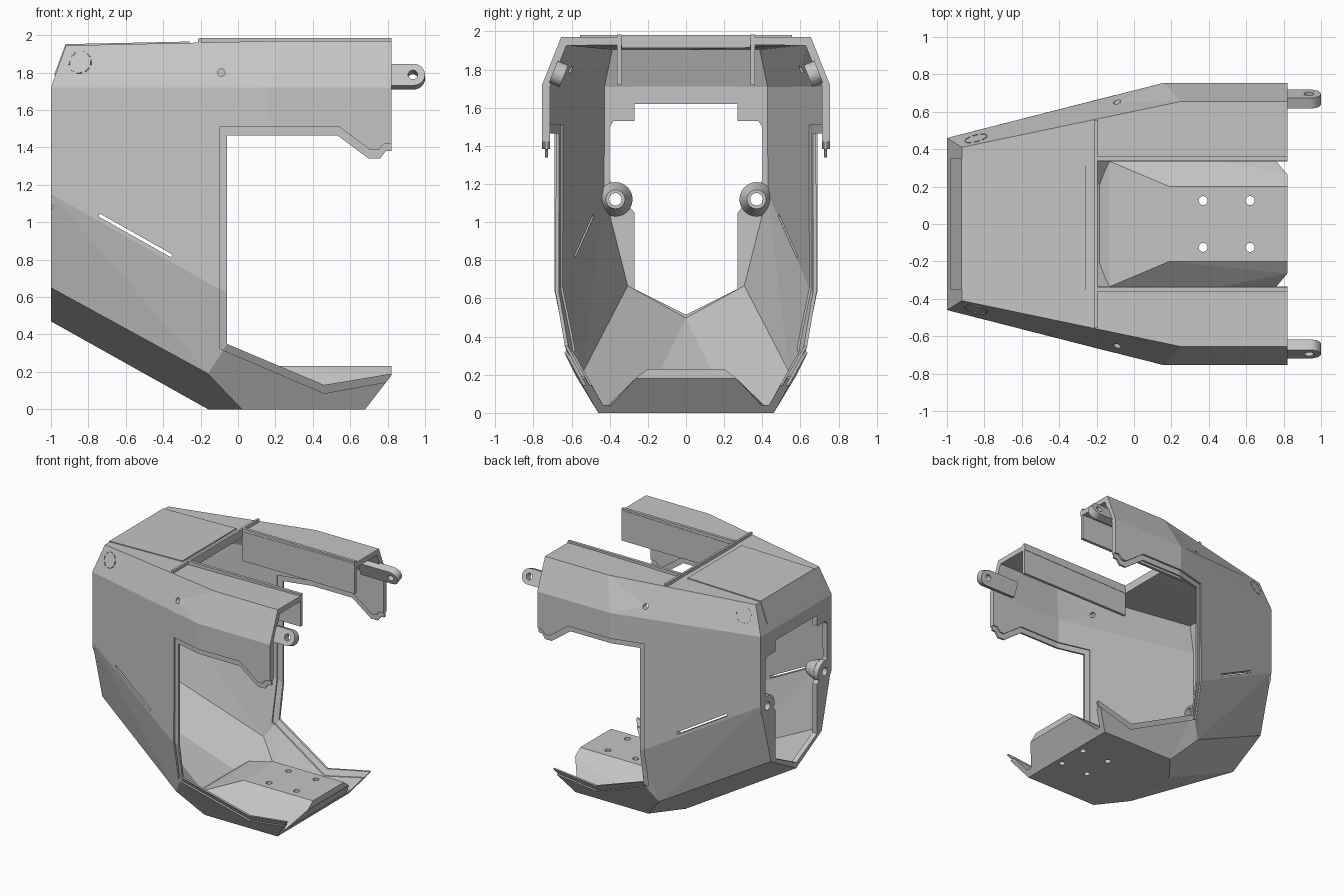
import bpy, bmesh, math
from mathutils import Vector, Matrix

old = bpy.data.objects.get("Cube")
if old:
    bpy.data.objects.remove(old, do_unlink=True)

COLOUR = (0.56, 0.56, 0.56, 1)
grey = bpy.data.materials.new("plain_grey")
grey.use_nodes = True
grey.diffuse_color = COLOUR
grey.node_tree.nodes["Principled BSDF"].inputs["Base Color"].default_value = COLOUR


def make(name, bm):
    bmesh.ops.recalc_face_normals(bm, faces=bm.faces)
    me = bpy.data.meshes.new(name)
    bm.to_mesh(me)
    bm.free()
    me.materials.append(grey)
    ob = bpy.data.objects.new(name, me)
    bpy.context.collection.objects.link(ob)
    return ob


def add_solid(bm, low, high):
    # Close two matching outlines into a solid
    low = [bm.verts.new(p) for p in low]
    high = [bm.verts.new(p) for p in high]
    bm.faces.new(low)
    bm.faces.new(high)
    for i in range(len(low)):
        bm.faces.new((low[i - 1], low[i], high[i], high[i - 1]))


def prism(name, axis, pts, lo, hi):
    # Extrude a 2D outline along one axis
    place = {"x": lambda a, b, t: (t, a, b),
             "y": lambda a, b, t: (a, t, b),
             "z": lambda a, b, t: (a, b, t)}[axis]
    bm = bmesh.new()
    add_solid(bm, [place(a, b, lo) for a, b in pts], [place(a, b, hi) for a, b in pts])
    return make(name, bm)


def rect(a0, a1, b0, b1):
    return [(a0, b0), (a1, b0), (a1, b1), (a0, b1)]


def rod(name, axis, centre, r, depth, r2=None):
    # Cylinder or cone along an axis vector
    bm = bmesh.new()
    bmesh.ops.create_cone(bm, cap_ends=True, segments=24, radius1=r,
                          radius2=r if r2 is None else r2, depth=depth)
    turn = Vector((0, 0, 1)).rotation_difference(Vector(axis)).to_matrix().to_4x4()
    bm.transform(Matrix.Translation(centre) @ turn)
    return make(name, bm)


def apply_mod(ob, kind, **settings):
    mod = ob.modifiers.new(kind, kind)
    for key, value in settings.items():
        setattr(mod, key, value)
    bpy.context.view_layer.objects.active = ob
    bpy.ops.object.modifier_apply(modifier=mod.name)


def cut(ob, cutters):
    for c in cutters:
        apply_mod(ob, "BOOLEAN", operation="DIFFERENCE", solver="EXACT", object=c)


# Corner points of one half of the shell
P = dict(
    wall_mid=(-1, 0, 1.72), wall_top=(-1, .46, 1.72), wall_side=(-1, .46, 1.15),
    wall_low=(-1, .33, .65), keel=(-1, 0, .47),
    roof_mid=(-.92, 0, 1.945), roof_rear=(-.92, .41, 1.945),
    roof_bend=(.25, .655, 1.97), roof_front=(.82, .655, 1.97), roof_end=(.82, 0, 1.97),
    side_bend=(.16, .755, 1.72), side_front=(.82, .755, 1.72),
    low_mid=(-.06, .70, .62), low_bend=(.16, .755, .62), low_front=(.82, .755, .62),
    hip=(-.16, .575, .19), knee=(-.05, .66, .36), toe=(.82, .66, .35),
    floor_side=(.02, .46, 0), floor_front=(.82, .46, 0),
    floor_rear=(-.16, .23, 0), floor_mid=(-.16, 0, 0), floor_end=(.82, 0, 0))

# Panels of one half, by corner name
PANELS = [
    "wall_mid wall_top wall_side wall_low keel",
    "wall_mid roof_mid roof_rear wall_top",
    "roof_mid roof_end roof_front roof_bend roof_rear",
    "wall_top roof_rear roof_bend side_bend",
    "side_bend roof_bend roof_front side_front",
    "wall_top side_bend low_bend low_mid wall_side",
    "side_bend side_front low_front low_bend",
    "wall_side hip wall_low",
    "wall_side low_mid hip",
    "low_mid knee hip",
    "low_mid low_bend knee",
    "knee low_bend low_front toe",
    "hip knee floor_side",
    "knee toe floor_front floor_side",
    "keel wall_low hip floor_side floor_rear",
    "keel floor_rear floor_mid",
    "floor_mid floor_rear floor_side floor_front floor_end"]


def shell(name, thickness, offset):
    bm = bmesh.new()
    v = {k: bm.verts.new(co) for k, co in P.items()}
    for row in PANELS:
        bm.faces.new([v[k] for k in row.split()])
    half = bm.faces[:] + bm.edges[:] + bm.verts[:]
    for e in bmesh.ops.duplicate(bm, geom=half)["geom"]:
        if isinstance(e, bmesh.types.BMVert):
            e.co.y = -e.co.y
    bmesh.ops.remove_doubles(bm, verts=bm.verts, dist=1e-4)
    ob = make(name, bm)
    # Normals must point outwards before thickening
    top = max(ob.data.polygons, key=lambda f: f.center.z)
    if top.normal.z < 0:
        ob.data.flip_normals()
    apply_mod(ob, "SOLIDIFY", thickness=thickness, offset=offset, use_even_offset=True)
    return ob


# Cutters
lip_open = prism("cut_side_lip", "y", [
    (-.06, .35), (-.06, 1.465), (.53, 1.465), (.70, 1.34), (.76, 1.34), (.79, 1.38),
    (1.2, 1.39), (1.2, .26), (.82, .19), (.46, .13)], -2, 2)
side_open = prism("cut_side", "y", [
    (-.10, .325), (-.10, 1.51), (.54, 1.51), (.71, 1.385), (.75, 1.385), (.78, 1.42),
    (1.2, 1.43), (1.2, .22), (.82, .15), (.46, .085)], -2, 2)
half_open = [(.27, .65), (.27, 1.05), (.36, 1.15), (.4, 1.22),
             (.4, 1.5), (.38, 1.53), (.27, 1.53), (.27, 1.62)]
rear_open = prism("cut_rear", "x", [(0, .515)] + half_open
                  + [(-y, z) for y, z in reversed(half_open)], -1.2, -.88)
roof_slot = prism("cut_roof", "z", rect(-.195, 1.2, -.335, .335), 1.8, 2.2)
nose = prism("cut_nose", "y", [(.602, -.1), (.82, .18), (.82, .5), (1.2, .5), (1.2, -.1)], -2, 2)
slit = prism("cut_slit", "y", [(-.745, 1.03), (-.74, 1.047), (-.35, .827), (-.36, .813)], -2, 2)
pin = rod("cut_pin", (0, 1, 0), (-.09, 0, 1.8), .02, 4)
boss_holes = [rod("cut_boss", (1, 0, 0), (-1, s * .37, 1.12), .033, 1) for s in (-1, 1)]
floor_holes = [rod("cut_floor", (0, 0, 1), (x, s * .125, .2), .024, 1)
               for x in (.37, .62) for s in (-1, 1)]
nose_holes = [rod("cut_nose_hole", (.8, 0, -.6), (.75, s * .2, .1), .024, .2) for s in (-1, 1)]
lug_eye = rod("cut_lug_eye", (0, 1, 0), (.935, 0, 0), .026, 1)

# Main shell and the lip around its side openings
shared = [rear_open, roof_slot, nose, slit, pin] + boss_holes + floor_holes
cut(shell("body_shell", .042, -1), [side_open] + shared)
cut(shell("opening_lip", .016, -3), [lip_open] + shared)

# Raised floor block with a ramp and bevelled sides
bm = bmesh.new()
for x, y, z in [(.19, .2, .23), (.82, .2, .23), (.82, .265, .18), (.68, .43, .004),
                (.03, .42, .03), (-.13, .335, .1), (-.2, .2, .05), (-.13, .2, .01)]:
    for s in (-1, 1):
        bm.verts.new((x, s * y, z))
bmesh.ops.convex_hull(bm, input=bm.verts)
bmesh.ops.dissolve_limit(bm, angle_limit=.01, verts=bm.verts, edges=bm.edges)
cut(make("floor_block", bm), floor_holes + nose_holes)

# Roof rib and hatch
prism("roof_rib", "x", rect(-.555, .555, 1.95, 1.982), -.213, -.195)
prism("roof_hatch", "y", [(-.26, 1.966), (-.922, 1.952), (-.983, 1.787),
                          (-.97, 1.78), (-.91, 1.935), (-.26, 1.95)], -.35, .35)

for s, side in ((1, "back"), (-1, "front")):
    # Upright walls along the roof slot
    prism("slot_wall_" + side, "y", rect(-.2, .82, 1.72, 1.985), s * .338, s * .362)

    # Bosses beside the end opening
    cut(rod("boss_pad_" + side, (1, 0, 0), (-.979, s * .37, 1.12), .088, .042), boss_holes)
    cut(rod("boss_cone_" + side, (1, 0, 0), (-.91, s * .37, 1.12), .09, .1, .05), boss_holes)

    # Hinge lugs, leaning with the upper side panels
    turns = [math.radians(d) for d in range(-90, 91, 15)]
    outline = [(.65, .062), (.65, -.062)]
    outline += [(.938 + .062 * math.cos(a), .062 * math.sin(a)) for a in turns]
    lug = prism("hinge_lug_" + side, "y", outline, -.03, .03)
    cut(lug, [lug_eye])
    lug.data.transform(Matrix.Translation((0, s * .668, 1.778)) @ Matrix.Rotation(s * .38, 4, "X"))

    # Dashed ring mark on the upper corner
    a, b, c = (Vector((x, s * y, z)) for x, y, z in (P["wall_top"], P["side_bend"], P["roof_rear"]))
    along = (b - a).normalized()
    out = along.cross(c - a).normalized() * -s
    out *= math.copysign(1, out.y * s)
    up = out.cross(along) * -s
    up *= math.copysign(1, up.z)
    centre = a + along * .15 + up * .142
    bm = bmesh.new()
    for i in range(8):
        ring = []
        for r, d in ((.064, -14), (.064, 14), (.058, 14), (.058, -14)):
            t = math.radians(i * 45 + d)
            ring.append(centre + (along * math.cos(t) + up * math.sin(t)) * r)
        add_solid(bm, [p - out * .003 for p in ring], [p + out * .003 for p in ring])
    make("ring_mark_" + side, bm)

# Remove the cutters
for ob in [o for o in bpy.data.objects if o.name.startswith("cut_")]:
    bpy.data.objects.remove(ob, do_unlink=True)
